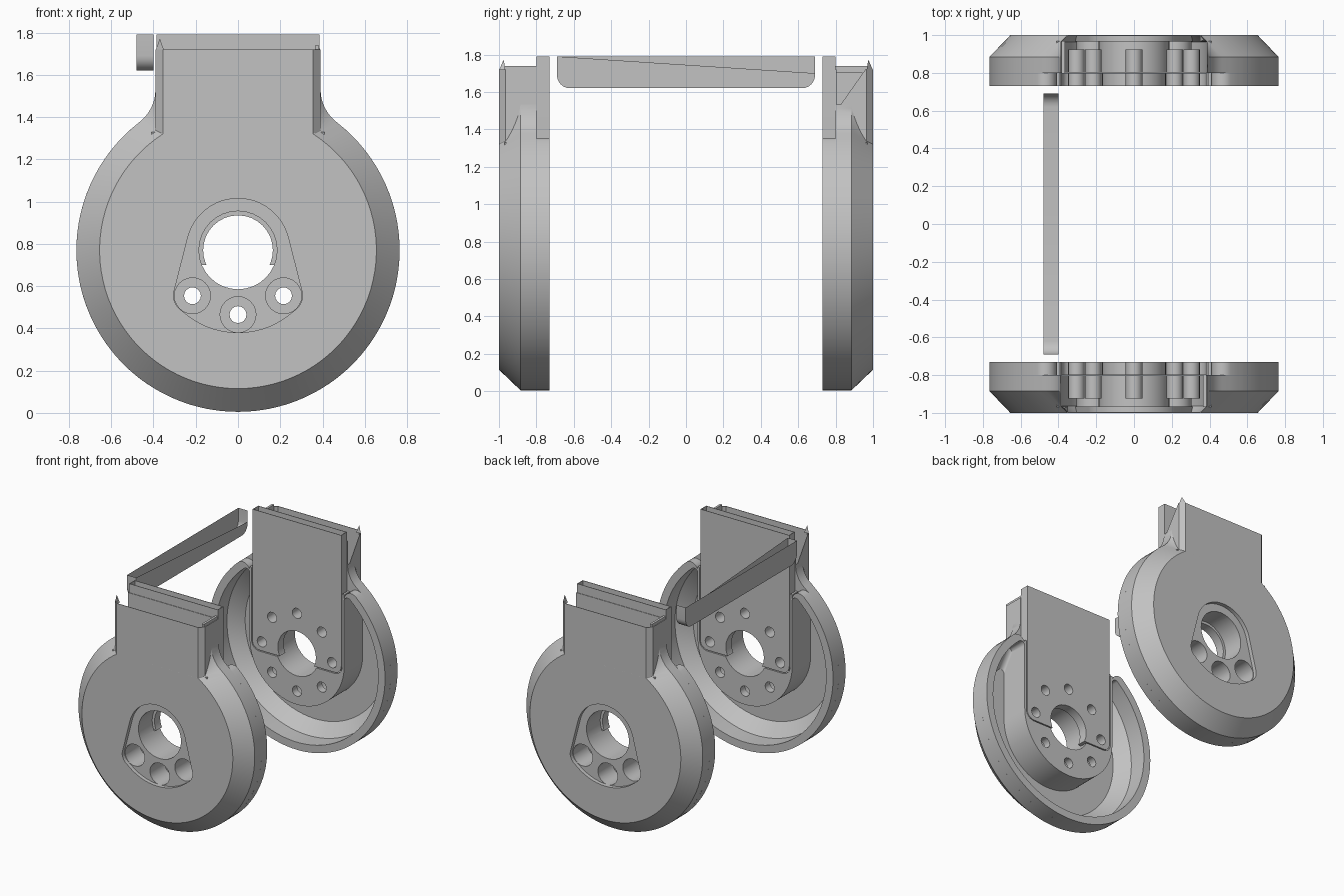
import bpy, bmesh
from math import sin, cos, pi, radians, degrees, sqrt, atan2

cube = bpy.data.objects.get("Cube")
if cube:
    bpy.data.objects.remove(cube)

HUB_Z = 0.77
WALL = 0.004
grey = bpy.data.materials.new("plain grey")
grey.use_nodes = True
colour = (0.54, 0.54, 0.54, 1)
grey.diffuse_color = colour
grey.node_tree.nodes["Principled BSDF"].inputs["Base Color"].default_value = colour


def finish(name, bm):
    mesh = bpy.data.meshes.new(name)
    bm.to_mesh(mesh)
    bm.free()
    mesh.materials.append(grey)
    ob = bpy.data.objects.new(name, mesh)
    bpy.context.collection.objects.link(ob)
    return ob


def loft(name, rings):
    """Closed solid through matching rings of 3D points."""
    bm = bmesh.new()
    loops = [[bm.verts.new(p) for p in ring] for ring in rings]
    n = len(loops[0])
    for a, b in zip(loops, loops[1:]):
        for i in range(n):
            j = (i + 1) % n
            bm.faces.new((a[i], a[j], b[j], b[i]))
    bm.faces.new(loops[0][::-1])
    bm.faces.new(loops[-1])
    bmesh.ops.recalc_face_normals(bm, faces=bm.faces)
    return finish(name, bm)


def at_y(profile, y):
    return [(x, y, z) for x, z in profile]


def prism(name, profile, y0, y1):
    return loft(name, [at_y(profile, y0), at_y(profile, y1)])


def arc(cx, cz, r, a0, a1, steps):
    angles = [radians(a0 + (a1 - a0) * i / steps) for i in range(steps + 1)]
    return [(cx + r * cos(a), cz + r * sin(a)) for a in angles]


def mirrored(right):
    """Close a right half, given from top to bottom, with its mirror image."""
    left = [(-x, z) for x, z in reversed(right)]
    return right + [p for p in left if abs(p[0]) > 1e-5]


def cylinder(x, z, r, y0, y1, sides=32):
    return prism("round_cutter", arc(x, z, r, 0, 360, sides)[:-1], y0, y1)


def disc_outline(radius, neck, fillet, inside=False):
    """Disc meeting a neck: blended outwards, or with its corner rounded off."""
    cx = neck + fillet
    rise = sqrt((radius + (-fillet if inside else fillet)) ** 2 - cx ** 2)
    phi = degrees(atan2(rise, cx))
    right = arc(cx, HUB_Z + rise, fillet, 180, phi if inside else 180 + phi, 8)
    right += arc(0, HUB_Z, radius, phi, -90, 40)[1:]
    return mirrored(right)


def u_profile(half, top):
    return mirrored([(half, top)] + arc(0, HUB_Z, half, 0, -90, 24))


def plate_profile(grow, top):
    return mirrored([(0.385 + grow, top)] + arc(0.325, 0.76, 0.06 + grow, 0, -90, 6))


def teardrop(grow):
    return mirrored(arc(0, HUB_Z, 0.245 + grow, 90, 14, 12)
                    + arc(0.22, 0.555, 0.085 + grow, 14, -45, 6)
                    + arc(0, HUB_Z, 0.39 + grow, -45, -90, 8)[1:])


def openings(grow):
    """Pocket, bore, wells and screw holes; grown, they leave tube walls."""
    solids = [prism("pocket_cutter", teardrop(grow), -1.1, -0.97 + grow),
              cylinder(0, HUB_Z, 0.185 + grow, -1.1, -0.6)]
    for k in range(8):
        a = k * pi / 4
        x, z = 0.305 * cos(a), HUB_Z + 0.305 * sin(a)
        through = k in (5, 6, 7)
        solids.append(cylinder(x, z, 0.04 + grow, -1.1 if through else -0.92 - grow, -0.6, 16))
        if through:
            solids.append(cylinder(x, z, 0.085 + grow, -1.1, -0.79 + grow, 24))
    return solids


def cut(ob, cutters):
    bpy.context.view_layer.objects.active = ob
    for c in cutters:
        mod = ob.modifiers.new("cut", "BOOLEAN")
        mod.operation = "DIFFERENCE"
        mod.solver = "EXACT"
        mod.object = c
        bpy.ops.object.modifier_apply(modifier=mod.name)


def smooth(ob):
    bpy.ops.object.select_all(action="DESELECT")
    ob.select_set(True)
    bpy.context.view_layer.objects.active = ob
    bpy.ops.object.shade_smooth_by_angle(angle=radians(30))


# Bevelled round shell with a stepped rim and a hollow inner side
blended = disc_outline(0.765, 0.39, 0.2)
rim_end = disc_outline(0.765, 0.41, 0.06, True)
lip = disc_outline(0.705, 0.41, 0.03, True)
shell = loft("front_round_shell", [
    at_y(disc_outline(0.655, 0.355, 0.004), -1),
    at_y(blended, -0.885), at_y(blended, -0.8),
    at_y(rim_end, -0.8), at_y(rim_end, -0.73),
    at_y(lip, -0.73), at_y(lip, -0.87),
    at_y(disc_outline(0.61, 0.41, 0.03, True), -0.96)])

# Neck with bevelled front corners
corner = [(0.355, -1), (0.39, -0.965), (0.39, -0.8)]
section = [(-x, y) for x, y in reversed(corner)] + corner
neck = loft("front_neck", [[(x, y, z) for x, y in section] for z in (1.3, 1.72)])

# Pointed tip on one neck corner and a low fin on the other
tip_base = [(-0.35, -1), (-0.39, -0.965), (-0.35, -0.965)]
tip = loft("front_neck_tip", [
    [(x, y, 1.715) for x, y in tip_base],
    [(-0.37 + (x + 0.37) * 0.05, -0.975 + (y + 0.975) * 0.05, 1.77) for x, y in tip_base]])
fin = prism("front_neck_fin", [(0.365, 1.7), (0.383, 1.7), (0.383, 1.74), (0.365, 1.74)],
            -0.97, -0.8)

# Rounded hub block and the mounting plate let into it
hub = prism("front_hub", u_profile(0.41, 1.33), -0.97, -0.73)
plate = prism("front_mounting_plate", plate_profile(0, 1.79), -0.8, -0.73)

# Cavities open at the top, leaving thin walls and tubes
cavity = loft("cavity_cutter", [at_y(u_profile(0.351, 2), -1 + WALL),
                                at_y(u_profile(0.386, 2), -0.963),
                                at_y(u_profile(0.386, 2), -0.8 - WALL)])
plate_cavity = prism("plate_cavity_cutter", plate_profile(-WALL, 2), -0.8 + WALL, -0.73 - WALL)
seat = prism("seat_cutter", plate_profile(0.008, 2), -0.8, -0.6)
plate_bore = cylinder(0, HUB_Z, 0.165, -0.9, -0.6)
plate_tube = cylinder(0, HUB_Z, 0.165 + WALL, -0.9, -0.6)
notch = loft("notch_cutter", [[(x, -0.804, 1.5), (x, -0.804, 1.75), (x, -0.98, 1.75)]
                              for x in (-0.45, -0.37)])
tubes, holes = openings(WALL), openings(0)
plate_holes = holes[2:]

cut(cavity, tubes)
cut(plate_cavity, [plate_tube] + tubes[2:])
cut(shell, [cavity, seat] + holes)
cut(neck, [cavity, notch])
cut(hub, [cavity, seat] + holes)
cut(plate, [plate_cavity, plate_bore] + plate_holes)
for c in [cavity, plate_cavity, seat, plate_bore, plate_tube, notch] + tubes + holes:
    bpy.data.objects.remove(c)

# The back cover is the front one turned half round
for part in (shell, neck, tip, fin, hub, plate):
    smooth(part)
    twin = part.copy()
    twin.name = part.name.replace("front", "back")
    twin.rotation_euler.z = pi
    bpy.context.collection.objects.link(twin)

# Thin open-topped side trough, its inner wall cut on a slant
half = [(0.69, 1.79)] + arc(0.62, 1.69, 0.07, 0, -90, 6)
path = half + [(-y, z) for y, z in reversed(half)]
bm = bmesh.new()
outer = [bm.verts.new((-0.48, y, z)) for y, z in path]
inner = [bm.verts.new((-0.40, y, z)) for y, z in path]
for i in range(len(path) - 1):
    bm.faces.new((outer[i], outer[i + 1], inner[i + 1], inner[i]))
bm.faces.new(outer)
bm.faces.new([bm.verts.new((-0.40, 0.69, 1.70))] + inner[1:])
bmesh.ops.recalc_face_normals(bm, faces=bm.faces)
smooth(finish("side_trough", bm))
